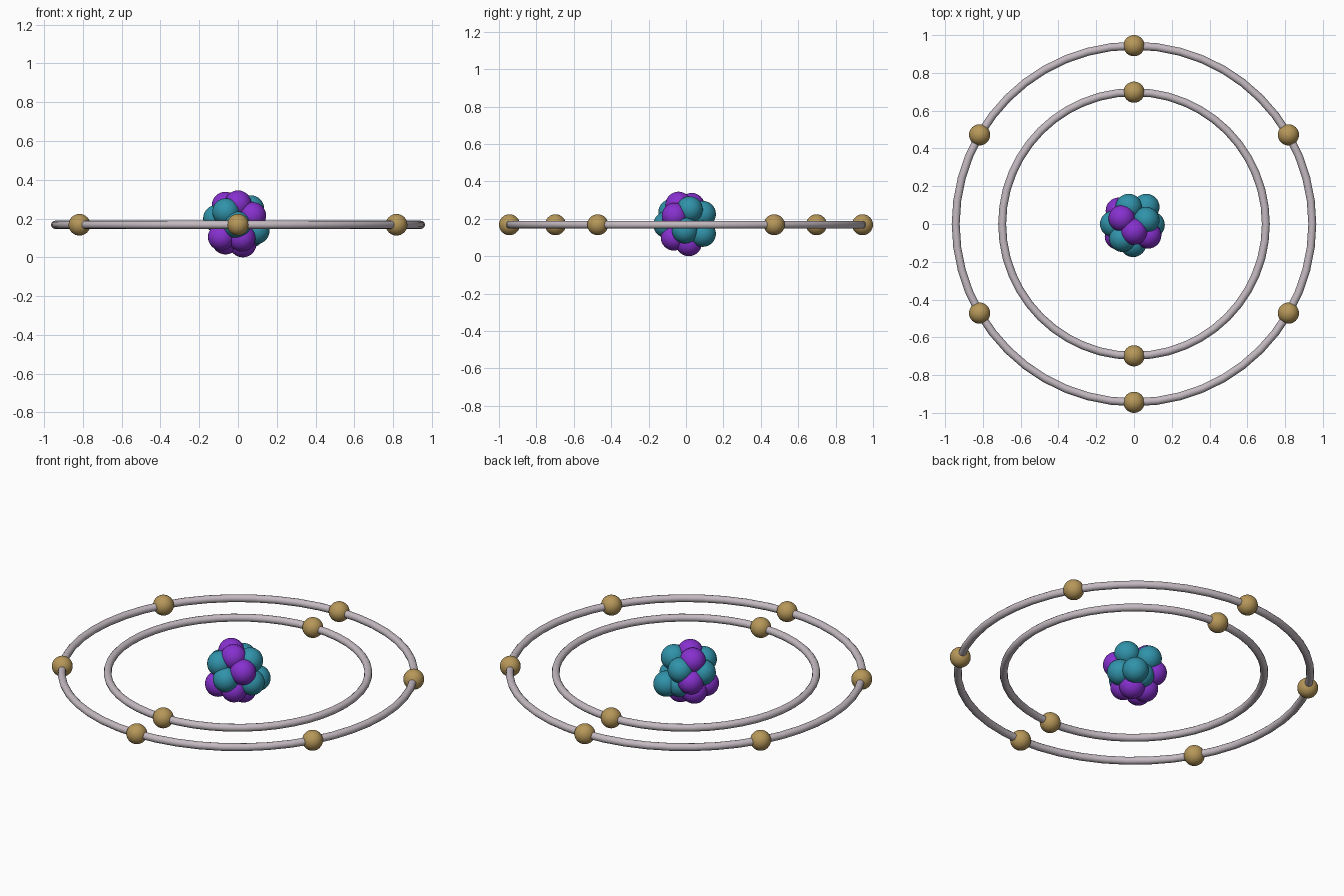
import bpy
from math import cos, sin, radians

if "Cube" in bpy.data.objects:
    bpy.data.objects.remove(bpy.data.objects["Cube"])

Z = 0.168          # height of the orbital plane


def material(name, rgb):
    m = bpy.data.materials.new(name)
    m.diffuse_color = (*rgb, 1)
    m.use_nodes = True
    m.node_tree.nodes["Principled BSDF"].inputs["Base Color"].default_value = m.diffuse_color
    return m


PURPLE = material("purple", (0.24, 0.03, 0.62))
TEAL = material("teal", (0.03, 0.29, 0.40))
GOLD = material("gold", (0.47, 0.31, 0.10))
RING = material("pale_grey", (0.55, 0.49, 0.53))


def finish(name, mat):
    ob = bpy.context.object
    ob.name = name
    ob.data.materials.append(mat)
    bpy.ops.object.shade_smooth()


def ball(name, loc, r, mat):
    bpy.ops.mesh.primitive_uv_sphere_add(segments=32, ring_count=16, radius=r, location=loc)
    finish(name, mat)


# Nucleus: packed protons and neutrons
protons = [(0.0, -0.04, 0.275), (-0.065, 0.03, 0.268), (0.075, -0.06, 0.215),
           (0.025, 0.015, 0.07), (-0.085, -0.065, 0.105), (-0.08, 0.07, 0.165),
           (-0.065, 0.015, 0.085), (0.02, -0.065, 0.10)]
neutrons = [(0.065, 0.02, 0.25), (-0.062, -0.078, 0.235), (-0.11, 0.0, 0.20),
            (-0.005, -0.105, 0.168), (0.093, -0.005, 0.138), (-0.028, 0.09, 0.225),
            (0.065, 0.09, 0.12), (0.0, 0.06, 0.125)]
for i, p in enumerate(protons):
    ball(f"proton_{i + 1}", p, 0.07, PURPLE)
for i, p in enumerate(neutrons):
    ball(f"neutron_{i + 1}", p, 0.07, TEAL)

# Two orbit rings, each with evenly spaced electrons
for label, radius, count in (("inner", 0.698, 2), ("outer", 0.944, 6)):
    bpy.ops.mesh.primitive_torus_add(major_segments=48, minor_segments=12,
                                     major_radius=radius, minor_radius=0.021,
                                     location=(0, 0, Z))
    finish(f"{label}_orbit_ring", RING)
    for i in range(count):
        a = radians(90 + 360 * i / count)
        ball(f"{label}_electron_{i + 1}", (radius * cos(a), radius * sin(a), Z), 0.056, GOLD)
